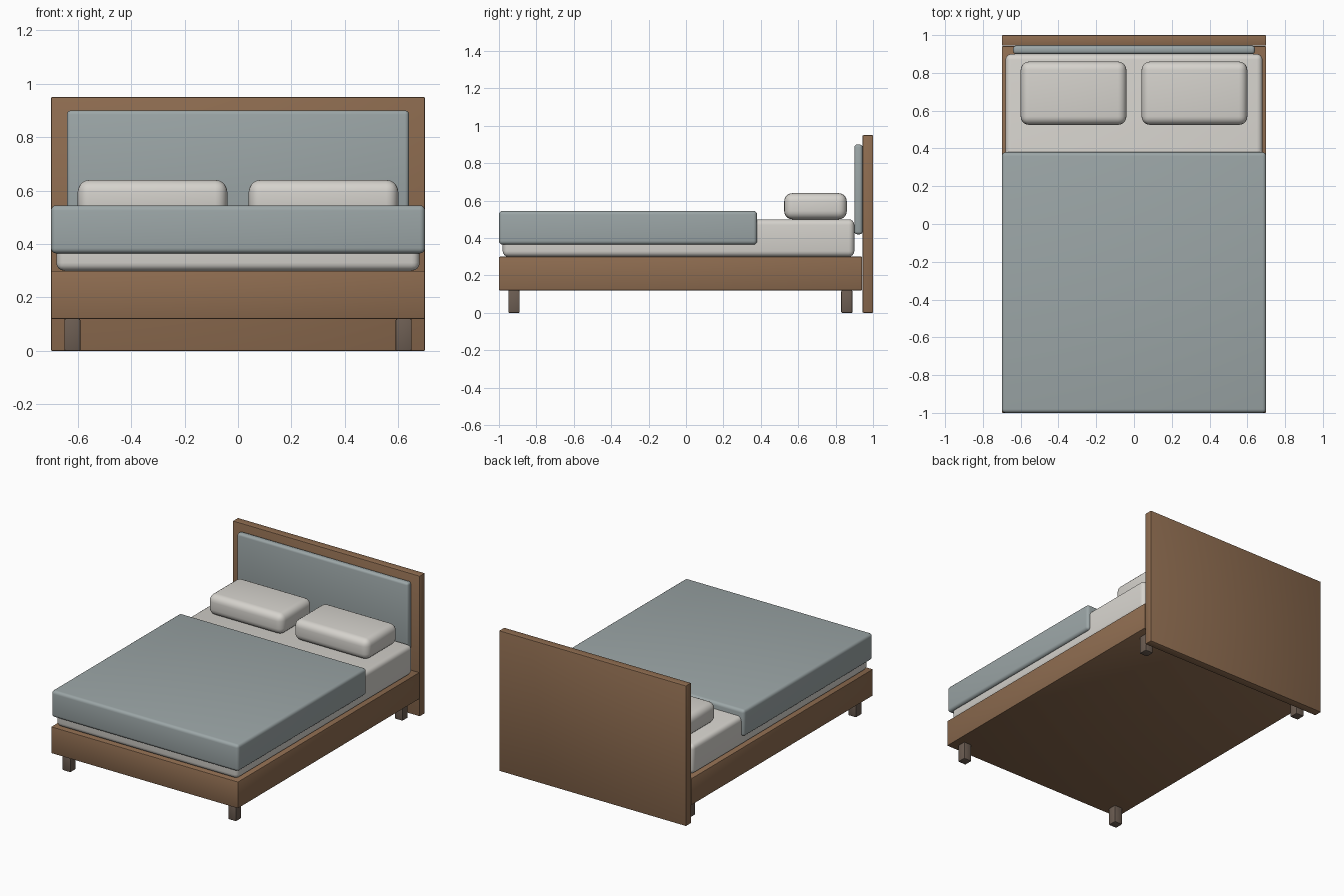
import bpy
import bmesh
from mathutils import Vector

cube = bpy.data.objects.get("Cube")
if cube:
    bpy.data.objects.remove(cube, do_unlink=True)


def material(name, color):
    mat = bpy.data.materials.new(name)
    mat.use_nodes = True
    rgba = (*color, 1.0)
    mat.diffuse_color = rgba
    mat.node_tree.nodes["Principled BSDF"].inputs["Base Color"].default_value = rgba
    return mat


wood = material("warm wood", (0.27, 0.15, 0.08))
dark_wood = material("dark leg wood", (0.15, 0.11, 0.085))
linen = material("off white linen", (0.67, 0.65, 0.61))
fabric = material("grey blue fabric", (0.33, 0.38, 0.385))


def box(name, low, high, mat, radius, segments=3):
    """Rounded box spanning two opposite corners."""
    low, high = Vector(low), Vector(high)
    mesh = bpy.data.meshes.new(name)
    bm = bmesh.new()
    bmesh.ops.create_cube(bm, size=1)
    bmesh.ops.scale(bm, vec=high - low, verts=bm.verts)
    bmesh.ops.bevel(bm, geom=bm.edges[:], offset=radius, segments=segments,
                    profile=0.5, affect="EDGES", clamp_overlap=True)
    bm.to_mesh(mesh)
    bm.free()
    mesh.materials.append(mat)
    obj = bpy.data.objects.new(name, mesh)
    obj.location = (low + high) / 2
    bpy.context.collection.objects.link(obj)
    bpy.ops.object.select_all(action="DESELECT")
    obj.select_set(True)
    bpy.context.view_layer.objects.active = obj
    bpy.ops.object.shade_smooth_by_angle()
    return obj


# Wooden base and headboard
box("bed_frame", (-0.7, -1, 0.12), (0.7, 0.942, 0.3), wood, 0.005, 2)
box("headboard", (-0.7, 0.944, 0), (0.7, 1, 0.95), wood, 0.005, 2)
box("headboard_panel", (-0.64, 0.9, 0.42), (0.64, 0.944, 0.9), fabric, 0.015)

# Bedding
box("mattress", (-0.68, -0.98, 0.3), (0.68, 0.9, 0.5), linen, 0.03, 4)
box("blanket", (-0.7, -1, 0.365), (0.7, 0.38, 0.545), fabric, 0.02, 4)

# Pillows and legs on each side
for side, sign in (("left", 1), ("right", -1)):
    x = sign * 0.32
    box(f"pillow_{side}", (x - 0.28, 0.525, 0.5), (x + 0.28, 0.86, 0.64),
        linen, 0.045, 5)
    x = sign * 0.62
    for end, y in (("front", -0.92), ("back", 0.86)):
        box(f"{end}_leg_{side}", (x - 0.03, y - 0.03, 0),
            (x + 0.03, y + 0.03, 0.12), dark_wood, 0.005, 2)
